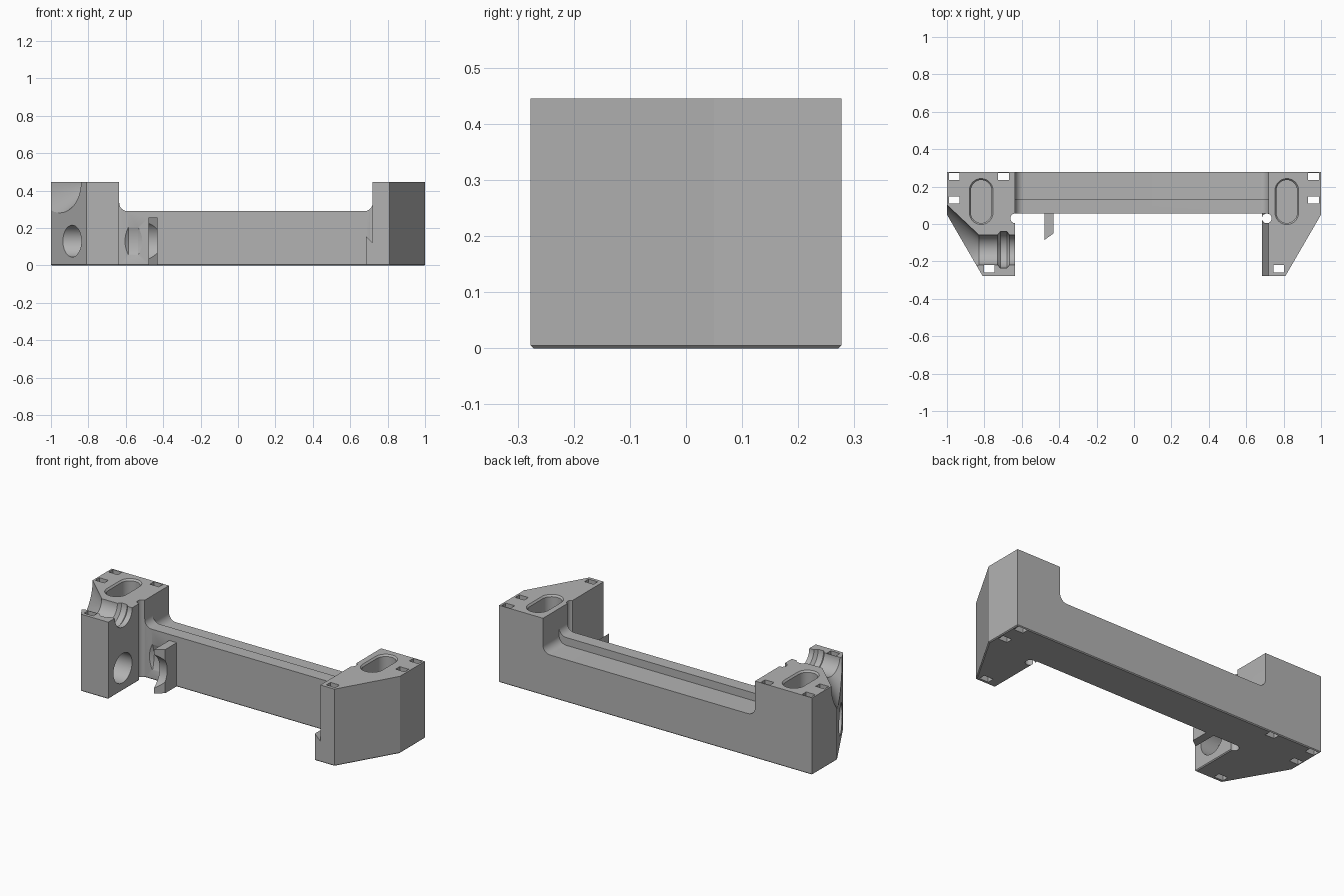
import bpy, bmesh, math

if "Cube" in bpy.data.objects:
    bpy.data.objects.remove(bpy.data.objects["Cube"])

grey = bpy.data.materials.new("plain_grey")
grey.diffuse_color = (0.45, 0.45, 0.45, 1)
grey.use_nodes = True
grey.node_tree.nodes["Principled BSDF"].inputs["Base Color"].default_value = grey.diffuse_color


def loft(name, rings, bottom_bevel=0):
    """Closed solid through a list of equal-length rings of 3D points."""
    bm = bmesh.new()
    rows = [[bm.verts.new(p) for p in ring] for ring in rings]
    n = len(rows[0])
    for a, b in zip(rows, rows[1:]):
        for i in range(n):
            j = (i + 1) % n
            bm.faces.new((a[i], a[j], b[j], b[i]))
    bm.faces.new(rows[0][::-1])
    bm.faces.new(rows[-1])
    bmesh.ops.recalc_face_normals(bm, faces=bm.faces)
    if bottom_bevel:
        edges = [e for e in bm.edges if all(v.co.z < 1e-5 for v in e.verts)]
        bmesh.ops.bevel(bm, geom=edges, offset=bottom_bevel, segments=1,
                        affect='EDGES', profile=0.5)
    me = bpy.data.meshes.new(name)
    bm.to_mesh(me)
    bm.free()
    me.materials.append(grey)
    ob = bpy.data.objects.new(name, me)
    bpy.context.collection.objects.link(ob)
    return ob


def prism_z(name, pts, z0, z1, bevel=0):
    return loft(name, [[(x, y, z) for x, y in pts] for z in (z0, z1)], bevel)


def prism_y(name, pts, y0, y1):
    return loft(name, [[(x, y, z) for x, z in pts] for y in (y0, y1)])


def rect(x0, x1, y0, y1):
    return [(x0, y0), (x1, y0), (x1, y1), (x0, y1)]


def arc(cx, cy, r, a0, a1, n):
    return [(cx + r * math.cos(math.radians(a0 + (a1 - a0) * i / n)),
             cy + r * math.sin(math.radians(a0 + (a1 - a0) * i / n)))
            for i in range(n + 1)]


def lathe_x(name, profile, cy, cz, n=64):
    """Solid of revolution about an x-parallel axis; profile is (x, radius)."""
    ring = arc(0, 0, 1, 0, 360, n)[:-1]
    return loft(name, [[(x, cy + r * c, cz + r * s) for c, s in ring]
                       for x, r in profile])


def boolean(target, tool, op='DIFFERENCE'):
    m = target.modifiers.new("bool", 'BOOLEAN')
    m.operation, m.solver, m.object = op, 'EXACT', tool
    bpy.context.view_layer.objects.active = target
    bpy.ops.object.modifier_apply(modifier=m.name)
    bpy.data.objects.remove(tool)


H = 0.445          # block height
Y = 0.277          # half depth
L, R = -0.635, 0.72  # inner walls of the two end blocks
LIP = 0.685        # inner edge of the low lip on the right block
FRONT = 0.055      # front face of the beam

# main body outline: two end blocks joined by a beam
body = prism_z("bracket_body", [
    (-1, Y), (-1, 0.05), (-0.81, -Y), (L, -Y), (L, FRONT),
    (LIP, FRONT), (LIP, -Y), (0.81, -Y), (1, 0.05), (1, Y)], 0, H, 0.005)

# beam top, filleted at both ends: front rib higher, back ledge lower
for z, y0, y1 in ((0.29, 0.04, 0.14), (0.245, 0.13, 0.4)):
    f = 0.045
    pts = ([(L, 0.6)] + arc(L + f, z + f, f, 180, 270, 10)
           + arc(R - f, z + f, f, 270, 360, 10) + [(R, 0.6)])
    boolean(body, prism_y("beam_cut", pts, y0, y1))

# undercut lip on the right block
boolean(body, prism_y("lip_cut", [(0.6, 0.24), (LIP, 0.155), (R, 0.12), (R, 0.6),
                                  (0.6, 0.6)], -0.4, FRONT))

# round corner reliefs where the beam meets the blocks
for x in (L, 0.71):
    boolean(body, prism_z("relief_cut", arc(x, 0.03, 0.026, 0, 360, 24)[:-1], -0.1, 0.6))

# long rounded pockets with chamfered rims
for x in (-0.817, 0.817):
    rings = []
    for z, r in ((0.1, 0.055), (H - 0.01, 0.055), (H + 0.01, 0.071)):
        pts = arc(x, 0.18, r, 0, 180, 16) + arc(x, 0.06, r, 180, 360, 16)
        rings.append([(px, py, z) for px, py in pts])
    boolean(body, loft("pocket_cut", rings))

# small rectangular through slots
for x0, y0 in ((-0.99, 0.234), (-0.99, 0.11), (-0.727, 0.234), (-0.803, -0.258),
               (0.93, 0.234), (0.93, 0.11), (0.745, -0.258)):
    boolean(body, prism_z("slot_cut", rect(x0, x0 + 0.058, y0, y0 + 0.038), -0.1, 0.6))

# flared channel with a collar on top of the left block
boolean(body, lathe_x("channel_cut", [
    (-1.05, 0.287), (-0.83, 0.08), (-0.73, 0.08), (-0.715, 0.097),
    (-0.68, 0.097), (-0.665, 0.08), (-0.6, 0.08)], -0.138, H))

# round cross hole low in the left block
boolean(body, lathe_x("cross_hole_cut", [(-1.1, 0.085), (-0.55, 0.085)], -0.145, 0.13))

# knob clearance in the beam front
boolean(body, lathe_x("knob_cut", [
    (-0.61, 0.196), (-0.585, 0.214), (-0.535, 0.214), (-0.505, 0.196)],
    -0.145, 0.13, 96))

# support tab with slanted, hollowed front
tab = prism_z("support_tab", [(-0.478, 0.1), (-0.478, -0.085), (-0.43, -0.05),
                              (-0.43, 0.1)], 0.003, 0.255)
boolean(tab, lathe_x("tab_cut", [(-0.55, 0.113), (-0.4, 0.113)], -0.145, 0.13))
boolean(body, tab, 'UNION')

# one colour, smooth curves with sharp edges
body.data.materials.clear()
body.data.materials.append(grey)
for p in body.data.polygons:
    p.material_index = 0
bpy.ops.object.select_all(action='DESELECT')
body.select_set(True)
bpy.context.view_layer.objects.active = body
bpy.ops.object.shade_smooth_by_angle(angle=math.radians(25))
